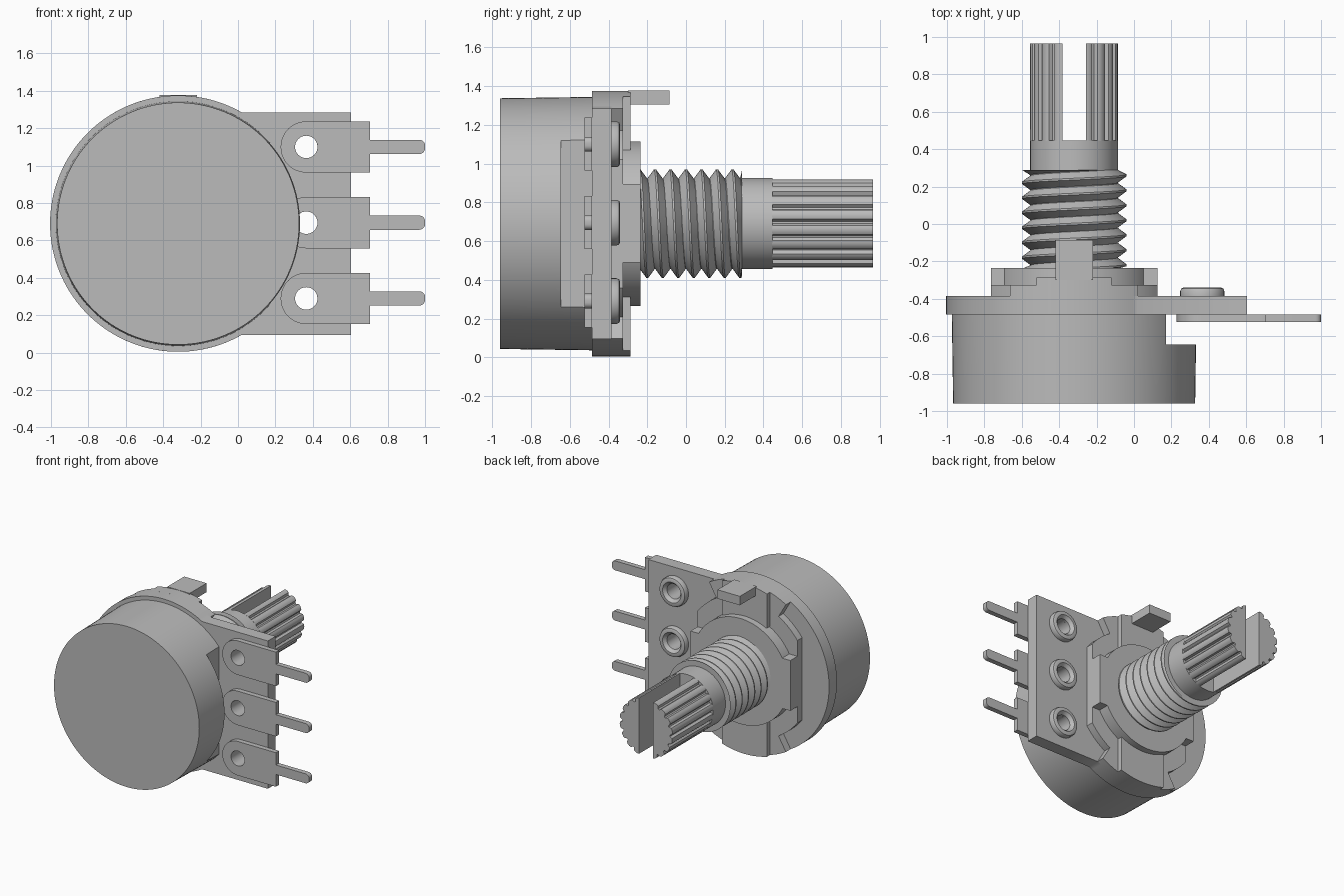
import bpy, bmesh, math
from math import sin, cos, pi, radians

if "Cube" in bpy.data.objects:
    bpy.data.objects.remove(bpy.data.objects["Cube"], do_unlink=True)

CX, CZ = -0.32, 0.69          # main axis, running along y
RIM = 0.685                   # base disc radius
PIN_X, PIN_ZS = 0.365, (0.29, 0.695, 1.10)

grey = bpy.data.materials.new("plain_grey")
grey.use_nodes = True
grey.diffuse_color = (0.5, 0.5, 0.5, 1)
grey.node_tree.nodes["Principled BSDF"].inputs["Base Color"].default_value = (0.5, 0.5, 0.5, 1)


def finish(name, bm):
    bmesh.ops.remove_doubles(bm, verts=bm.verts, dist=1e-5)
    bmesh.ops.recalc_face_normals(bm, faces=bm.faces)
    mesh = bpy.data.meshes.new(name)
    bm.to_mesh(mesh)
    bm.free()
    mesh.materials.append(grey)
    ob = bpy.data.objects.new(name, mesh)
    bpy.context.collection.objects.link(ob)
    return ob


def prism(name, outline, y0, y1, ox=CX, oz=CZ):
    """Extrude an x-z outline along y."""
    bm = bmesh.new()
    face = bm.faces.new([bm.verts.new((ox + x, y0, oz + z)) for x, z in outline])
    new = bmesh.ops.extrude_face_region(bm, geom=[face])["geom"]
    bmesh.ops.translate(bm, vec=(0, y1 - y0, 0),
                        verts=[v for v in new if isinstance(v, bmesh.types.BMVert)])
    return finish(name, bm)


def box(name, x0, x1, y0, y1, z0, z1):
    return prism(name, [(x0, z0), (x1, z0), (x1, z1), (x0, z1)], y0, y1, 0, 0)


def lathe(name, profile, ox=CX, oz=CZ, steps=96):
    """Revolve (radius, y) points about the y axis."""
    bm = bmesh.new()
    vs = [bm.verts.new((ox + r, y, oz)) for r, y in profile]
    es = [bm.edges.new(p) for p in zip(vs, vs[1:])]
    bmesh.ops.spin(bm, geom=vs + es, cent=(ox, 0, oz), axis=(0, 1, 0),
                   angle=2 * pi, steps=steps)
    return finish(name, bm)


def arc(r, a0, a1, n=32, ox=0, oz=0):
    return [(ox + r * cos(radians(a0 + (a1 - a0) * i / n)),
             oz + r * sin(radians(a0 + (a1 - a0) * i / n))) for i in range(n + 1)]


def cut(ob, cutter):
    mod = ob.modifiers.new("cut", "BOOLEAN")
    mod.operation, mod.solver, mod.object = "DIFFERENCE", "EXACT", cutter
    bpy.context.view_layer.objects.active = ob
    bpy.ops.object.modifier_apply(modifier=mod.name)
    bpy.data.objects.remove(cutter, do_unlink=True)


def smooth(ob, angle=30):
    bpy.ops.object.select_all(action="DESELECT")
    ob.select_set(True)
    bpy.context.view_layer.objects.active = ob
    bpy.ops.object.shade_smooth_by_angle(angle=radians(angle))


def drill(ob, z):
    cut(ob, lathe("drill", [(0, -0.7), (0.06, -0.7), (0.06, -0.2), (0, -0.2)], PIN_X, z, 32))


# Round can with a notch beside the terminals
can = lathe("can", [(0, -0.96), (0.647, -0.96), (0.654, -0.48), (0, -0.48)], steps=128)
cut(can, box("notch", 0.17, 0.6, -0.645, -0.4, -0.2, 1.6))
smooth(can)

# Base board: disc joined to a square terminal wing
corner = math.degrees(math.asin(0.595 / RIM))
board = prism("base_board", arc(RIM, corner, 360 - corner, 96)
              + [(0.605 - CX, -0.595), (0.605 - CX, 0.595)], -0.485, -0.385)
for z in PIN_ZS:
    drill(board, z)
smooth(board)

# Three solder terminals with rivets
for i, z in enumerate(PIN_ZS):
    outline = arc(0.137, 90, 270, 24) + [(0.34, -0.137), (0.34, -0.038)]
    outline += arc(0.03, -90, 0, 5, 0.605, -0.008) + arc(0.03, 0, 90, 5, 0.605, 0.008)
    outline += [(0.34, 0.038), (0.34, 0.137)]
    terminal = prism(f"terminal_{i + 1}", outline, -0.525, -0.485, PIN_X, z)
    drill(terminal, z)
    smooth(terminal)
    rivet = lathe(f"rivet_{i + 1}", [(0.06, -0.385), (0.118, -0.385), (0.118, -0.358),
                  (0.112, -0.345), (0.1, -0.34), (0.082, -0.34), (0.06, -0.365),
                  (0.06, -0.385)], PIN_X, z, 40)
    smooth(rivet)

# Mounting plate with flat sides
side = math.degrees(math.acos(0.445 / 0.555))
smooth(prism("mounting_plate", arc(0.555, side, 180 - side)
             + arc(0.555, 180 + side, 360 - side), -0.385, -0.325))

# Flared ears above and below, each with a raised middle
half = math.degrees(math.acos(0.2 / RIM))
for name, s in (("upper", 1), ("lower", -1)):
    flare = [(0.2, 0.35)] + arc(RIM, 60, 120) + [(-0.2, 0.35)]
    middle = [(0.2, 0.38)] + arc(RIM, half, 180 - half) + [(-0.2, 0.38)]
    smooth(prism(name + "_ear", [(x, s * z) for x, z in flare], -0.385, -0.325))
    smooth(prism(name + "_ear_middle", [(x, s * z) for x, z in middle], -0.385, -0.287))
box("locating_tab", CX - 0.1, CX + 0.1, -0.3, -0.085, 1.305, 1.377)

# Collar and side lugs
smooth(lathe("collar", [(0, -0.33), (0.425, -0.33), (0.425, -0.235), (0, -0.235)]))
for name, s in (("left", 1), ("right", -1)):
    x0, x1 = sorted((CX + s * 0.33, CX + s * 0.445))
    box(name + "_lug", x0, x1, -0.385, -0.235, 0.49, 0.895)

# Threaded bushing: one helical strip, clamped at both ends
PITCH, SEG, Y0, Y1 = 0.08, 64, -0.24, 0.29
bm = bmesh.new()
previous = None
for i in range(9 * SEG + 1):
    a = 2 * pi * i / SEG
    start = Y0 - 1.5 * PITCH + PITCH * i / SEG
    row = []
    for r, t in ((0.232, 0), (0.28, 0.44), (0.28, 0.56), (0.232, 1)):
        y = min(max(start + t * PITCH, Y0), Y1)
        row.append(bm.verts.new((CX + r * sin(a), y, CZ + r * cos(a))))
    if previous:
        for k in range(3):
            bm.faces.new((previous[k], previous[k + 1], row[k + 1], row[k]))
    previous = row
bmesh.ops.dissolve_degenerate(bm, dist=1e-6, edges=bm.edges)
smooth(finish("threaded_bushing", bm))

# Plain shaft, then the knurled and slotted end
smooth(lathe("shaft", [(0, -0.24), (0.231, -0.24), (0.235, 0.29), (0.235, 0.447), (0, 0.447)]))
TEETH = 18
knurl = []
for i in range(TEETH):
    for r, t in ((0.212, 0), (0.212, 0.16), (0.231, 0.28), (0.236, 0.45),
                 (0.236, 0.71), (0.231, 0.88)):
        a = 2 * pi * (i + t) / TEETH
        knurl.append((r * cos(a), r * sin(a)))
grip = prism("knurled_end", knurl, 0.445, 0.965)
cut(grip, box("slot", CX - 0.0625, CX + 0.0625, 0.4, 1.1, 0.3, 1.1))
smooth(grip)
